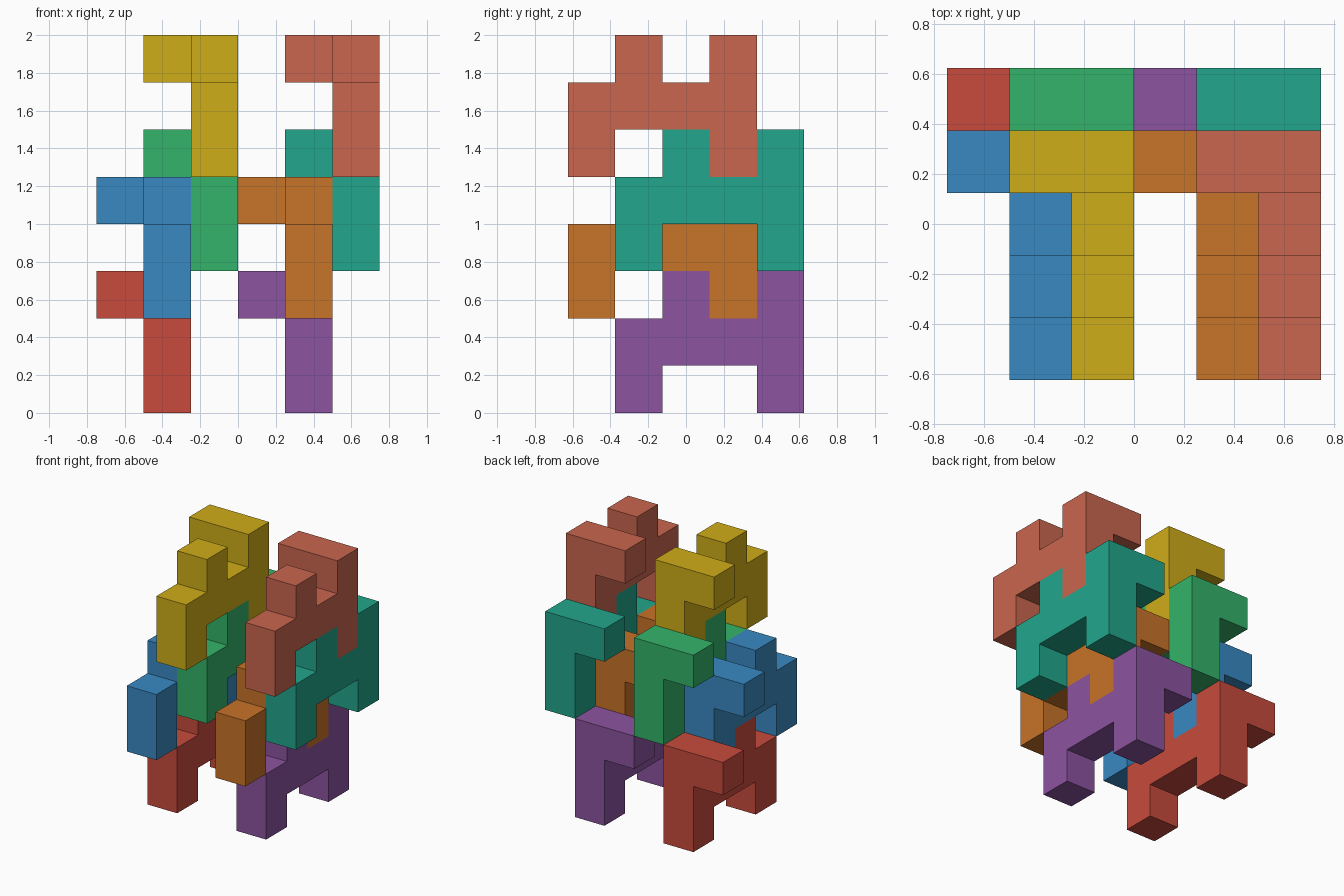
import bpy, bmesh
from mathutils import Vector

if "Cube" in bpy.data.objects:
    bpy.data.objects.remove(bpy.data.objects["Cube"])

U = 0.25  # cell size

# Side outline (y, z) of one interlocking piece, in cells
PROFILE = [(0, 0), (1, 0), (1, 1), (3, 1), (3, 0), (4, 0), (4, 3), (3, 3),
           (3, 2), (2, 2), (2, 3), (1, 3), (1, 2), (0, 2)]
# Back post outline (x, z): the post plus the hook pointing to -x
HOOK = [(0, 0), (1, 0), (1, 3), (-1, 3), (-1, 2), (0, 2)]


def piece_mesh(name):
    """One slab cut to PROFILE, with the hook cell grown from its back post."""
    bm = bmesh.new()
    # Unit-cell faces of the filled cells, skipping the shared walls
    cells = {(0, 0, 0), (0, 0, 1), (0, 1, 1), (0, 1, 2), (0, 2, 1),
             (0, 3, 0), (0, 3, 1), (0, 3, 2), (-1, 3, 2)}
    for c in cells:
        for axis in range(3):
            for side in (0, 1):
                n = list(c)
                n[axis] += 2 * side - 1
                if tuple(n) in cells:
                    continue
                corners = []
                for a, b in ((0, 0), (1, 0), (1, 1), (0, 1)):
                    p = list(c)
                    p[axis] += side
                    p[(axis + 1) % 3] += a
                    p[(axis + 2) % 3] += b
                    corners.append(bm.verts.new(Vector(p) * U))
                bm.faces.new(corners if side else corners[::-1])
    bmesh.ops.remove_doubles(bm, verts=bm.verts[:], dist=1e-4)
    # Merge coplanar squares into clean flat faces
    bmesh.ops.dissolve_limit(bm, angle_limit=0.01, verts=bm.verts[:], edges=bm.edges[:])
    bmesh.ops.recalc_face_normals(bm, faces=bm.faces[:])
    mesh = bpy.data.meshes.new(name)
    bm.to_mesh(mesh)
    bm.free()
    return mesh


def linear(c):
    c /= 255
    return c / 12.92 if c <= 0.04045 else ((c + 0.055) / 1.055) ** 2.4


def add_piece(name, color, cell):
    mesh = piece_mesh(name)
    mat = bpy.data.materials.new(name + "_paint")
    mat.diffuse_color = (*[linear(c) for c in color], 1)
    mat.use_nodes = True
    mat.node_tree.nodes["Principled BSDF"].inputs["Base Color"].default_value = mat.diffuse_color
    mesh.materials.append(mat)
    ob = bpy.data.objects.new(name, mesh)
    ob.location = (cell[0] * U - 0.75, cell[1] * U - 0.625, cell[2] * U)
    bpy.context.collection.objects.link(ob)


# Position of each stacked layer in the left column; the right one is 3 cells over
LAYERS = [(1, 1, 0), (1, 0, 2), (2, 1, 3), (2, 0, 5)]
COLORS = {
    "left": [("red", (200, 75, 60)), ("blue", (56, 137, 194)),
             ("green", (52, 180, 106)), ("yellow", (207, 173, 25))],
    "right": [("purple", (140, 84, 160)), ("orange", (200, 115, 40)),
              ("teal", (34, 166, 140)), ("salmon", (201, 102, 78))],
}
for shift, side in ((0, "left"), (3, "right")):
    for (x, y, z), (label, color) in zip(LAYERS, COLORS[side]):
        add_piece(f"{side}_{label}_piece", color, (x + shift, y, z))
